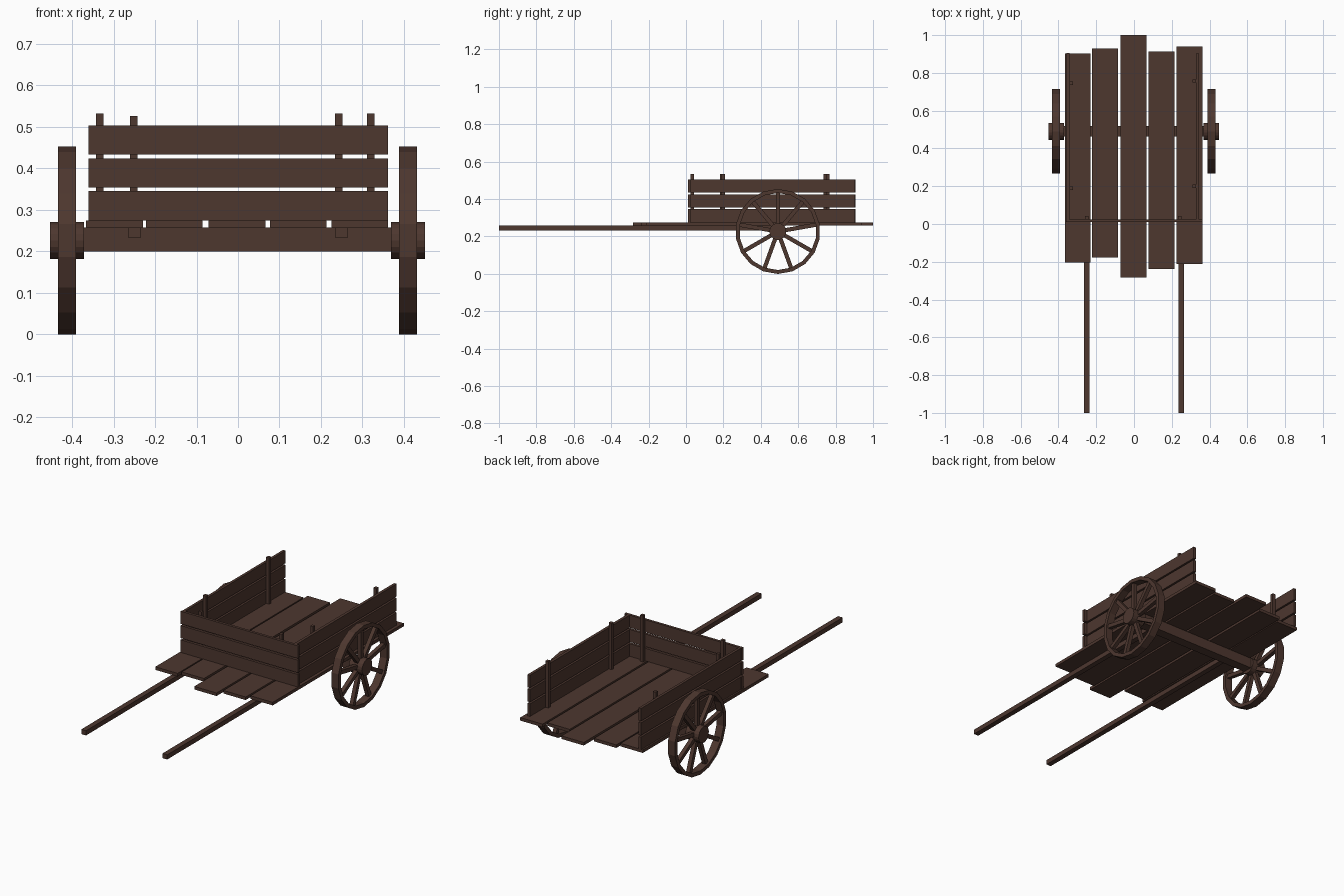
import bpy, bmesh, math
from mathutils import Matrix, Vector

if "Cube" in bpy.data.objects:
    bpy.data.objects.remove(bpy.data.objects["Cube"])

wood = bpy.data.materials.new("dark brown wood")
wood.diffuse_color = (0.075, 0.038, 0.028, 1)
wood.use_nodes = True
wood.node_tree.nodes["Principled BSDF"].inputs["Base Color"].default_value = wood.diffuse_color


def finish(name, bm):
    bmesh.ops.recalc_face_normals(bm, faces=bm.faces)
    me = bpy.data.meshes.new(name)
    bm.to_mesh(me)
    bm.free()
    me.materials.append(wood)
    ob = bpy.data.objects.new(name, me)
    bpy.context.collection.objects.link(ob)
    return ob


def add_box(bm, x0, x1, y0, y1, z0, z1, extra=Matrix()):
    m = Matrix.Translation(((x0 + x1) / 2, (y0 + y1) / 2, (z0 + z1) / 2))
    m = extra @ m @ Matrix.Diagonal((x1 - x0, y1 - y0, z1 - z0, 1))
    bmesh.ops.create_cube(bm, size=1, matrix=m)


def box(name, *dims):
    bm = bmesh.new()
    add_box(bm, *dims)
    return finish(name, bm)


# Deck planks of uneven length
DECK0, DECK1 = 0.258, 0.275
planks = [(-0.366, -0.204, 0.902), (-0.222, -0.178, 0.93), (-0.071, -0.283, 1.0),
          (0.077, -0.238, 0.913), (0.225, -0.212, 0.94)]
for i, (x, y0, y1) in enumerate(planks):
    box(f"deck_plank_{i + 1}", x, x + 0.137, y0, y1, DECK0, DECK1)

# Three boards on the front and on each side
for i in range(3):
    z0 = DECK1 + 0.0795 * i
    z1 = z0 + 0.07
    box(f"front_board_{i + 1}", -0.36, 0.362, 0.01, 0.025, z0, z1)
    box(f"left_board_{i + 1}", -0.357, -0.342, 0.025, 0.906, z0, z1)
    box(f"right_board_{i + 1}", 0.329, 0.345, 0.025, 0.902, z0, z1)

# Upright posts inside the boards
posts = [(-0.333, 0.19, 0.533), (-0.333, 0.745, 0.533), (0.32, 0.2, 0.533),
         (0.32, 0.757, 0.533), (-0.251, 0.034, 0.526), (0.243, 0.034, 0.533)]
for i, (x, y, top) in enumerate(posts):
    box(f"post_{i + 1}", x - 0.009, x + 0.009, y - 0.009, y + 0.009, DECK1 - 0.005, top)

# Handles and axle beam
WY, WZ, R = 0.491, 0.226, 0.227
for side, x in (("left", -0.25), ("right", 0.25)):
    box(f"{side}_handle", x - 0.0145, x + 0.0145, -1.0, WY, 0.232, DECK0)
box("axle", -0.372, 0.372, WY - 0.027, WY + 0.027, 0.2, DECK0)


# Wheel: faceted rim, nine spokes and hub
def wheel(side, cx):
    place = Matrix.Translation((cx, WY, WZ))
    bm = bmesh.new()
    n = 18
    rings = []
    for k in range(n):
        a = math.pi / 2 + k * math.tau / n
        d = Vector((0, math.cos(a), math.sin(a)))
        rings.append([bm.verts.new(place @ (d * r + Vector((x, 0, 0))))
                      for r, x in ((R, -0.0215), (R, 0.0215),
                                   (R - 0.021, 0.0215), (R - 0.021, -0.0215))])
    for k in range(n):
        a, b = rings[k], rings[(k + 1) % n]
        for j in range(4):
            bm.faces.new((a[j], a[(j + 1) % 4], b[(j + 1) % 4], b[j]))
    finish(f"{side}_wheel_rim", bm)

    bm = bmesh.new()
    for k in range(9):
        turn = Matrix.Rotation(k * math.tau / 9, 4, 'X')
        add_box(bm, -0.011, 0.011, -0.011, 0.011, 0.03, R - 0.015, place @ turn)
    finish(f"{side}_wheel_spokes", bm)

    bm = bmesh.new()
    bmesh.ops.create_cone(bm, cap_ends=True, segments=18, radius1=0.045, radius2=0.045,
                          depth=0.082, matrix=place @ Matrix.Rotation(math.pi / 2, 4, 'Y'))
    finish(f"{side}_wheel_hub", bm)


wheel("left", -0.412)
wheel("right", 0.41)
